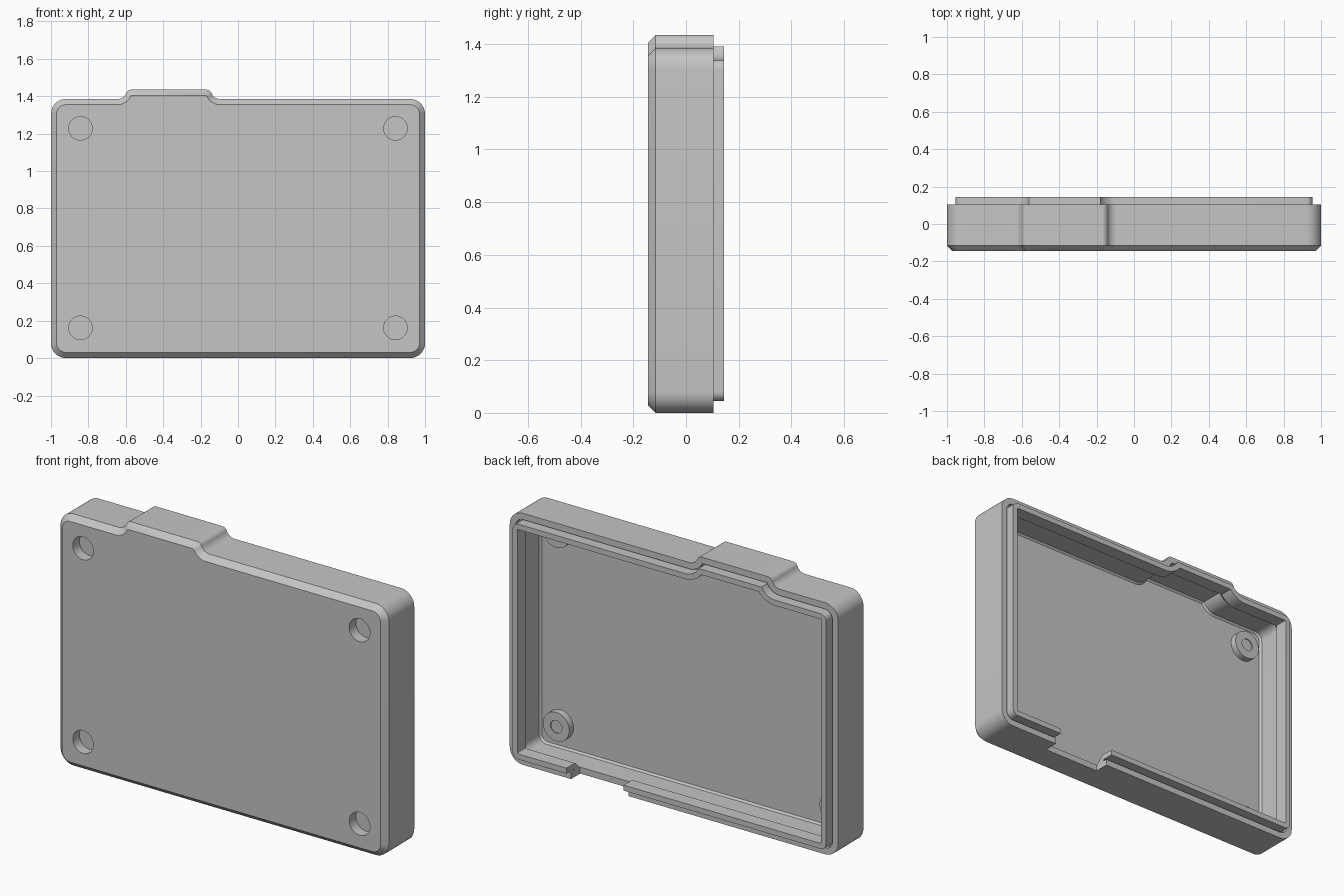
import bpy
import bmesh
from math import sin, cos, asin, pi, radians

default = bpy.data.objects.get("Cube")
if default:
    bpy.data.objects.remove(default)

grey = bpy.data.materials.new("plain_grey")
grey.use_nodes = True
grey.diffuse_color = (0.56, 0.56, 0.56, 1)
grey.node_tree.nodes["Principled BSDF"].inputs["Base Color"].default_value = (0.56, 0.56, 0.56, 1)

TOP, STEP_TOP, CORNER, COVE, ROUND = 1.385, 1.435, 0.08, 0.05, 0.03


def arc(cx, cz, r, start, end, steps=10):
    return [(cx + r * cos(start + (end - start) * i / steps),
             cz + r * sin(start + (end - start) * i / steps)) for i in range(steps + 1)]


def case_outline(inset):
    """Rounded rectangle with a coved step on its top edge, offset inwards."""
    r, cove = CORNER - inset, COVE + inset
    lo, hi, side = CORNER, TOP - CORNER, 1 - CORNER
    right, left = -0.095, -0.645       # cove centres
    m = max(inset, ROUND)              # the step's corners turn sharp past this inset
    tip = asin(m / (COVE + m))
    reach = (COVE + m) * cos(tip)
    pts = arc(side, lo, r, -pi / 2, 0)
    pts += arc(side, hi, r, 0, pi / 2)
    pts += arc(right, STEP_TOP, cove, -pi / 2, -pi + tip)
    pts += arc(right - reach, STEP_TOP - m, m - inset, tip, pi / 2)
    pts += arc(left + reach, STEP_TOP - m, m - inset, pi / 2, pi - tip)
    pts += arc(left, STEP_TOP, cove, -tip, -pi / 2)
    pts += arc(-side, hi, r, pi / 2, pi)
    pts += arc(-side, lo, r, pi, 1.5 * pi)
    return pts


def loft(name, rings):
    """Skin a stack of (outline, y) rings and cap both ends."""
    bm = bmesh.new()
    loops = [[bm.verts.new((x, y, z)) for x, z in outline] for outline, y in rings]
    for a, b in zip(loops, loops[1:]):
        n = len(a)
        for i in range(n):
            j = (i + 1) % n
            bm.faces.new((a[i], a[j], b[j], b[i]))
    bm.faces.new(loops[0])
    bm.faces.new(loops[-1])
    bmesh.ops.remove_doubles(bm, verts=bm.verts, dist=0.00001)
    bmesh.ops.recalc_face_normals(bm, faces=bm.faces)
    mesh = bpy.data.meshes.new(name)
    bm.to_mesh(mesh)
    bm.free()
    mesh.materials.append(grey)
    obj = bpy.data.objects.new(name, mesh)
    bpy.context.collection.objects.link(obj)
    return obj


def disc(x, z, r):
    return arc(x, z, r, 0, 2 * pi, 48)[:-1]


def activate(obj):
    bpy.ops.object.select_all(action='DESELECT')
    obj.select_set(True)
    bpy.context.view_layer.objects.active = obj


def cut(target, cutter):
    cutter.hide_render = True
    mod = target.modifiers.new("cut", 'BOOLEAN')
    mod.operation, mod.solver, mod.object = 'DIFFERENCE', 'EXACT', cutter
    activate(target)
    bpy.ops.object.modifier_apply(modifier=mod.name)
    bpy.data.objects.remove(cutter)


def smooth(obj):
    activate(obj)
    bpy.ops.object.shade_smooth_by_angle(angle=radians(25))


# Case shell: chamfered front, walls, rim groove, raised lip with ramped underside, floor
profile = [(0.03, -0.145), (0, -0.115), (0, 0.105), (0.035, 0.105), (0.035, 0.08),
           (0.045, 0.08), (0.045, 0.145), (0.075, 0.145), (0.075, 0.07),
           (0.035, 0.03), (0.035, -0.1), (0.045, -0.11)]
shell = loft("case_shell", [(case_outline(d), y) for d, y in profile])

# Cable opening through the bottom wall
opening = [(0.278, -0.1), (0.627, -0.1), (0.627, 0.12), (0.278, 0.12)]
cut(shell, loft("opening_cutter", [(opening, 0.025), (opening, 0.2)]))

# Round front recesses, each closed from behind by a cup-shaped inner boss
boss_profile = [(0.063, -0.087), (0.063, -0.113), (0.08, -0.113),
                (0.08, -0.073), (0.035, -0.073), (0.035, -0.079)]
for side, x in (("left", 0.842), ("right", -0.842)):
    for level, z in (("lower", 0.162), ("upper", 1.228)):
        hole = disc(x, z, 0.063)
        cut(shell, loft("recess_cutter", [(hole, -0.2), (hole, -0.09)]))
        boss = loft(f"{level}_{side}_boss", [(disc(x, z, r), y) for r, y in boss_profile])
        smooth(boss)

smooth(shell)
